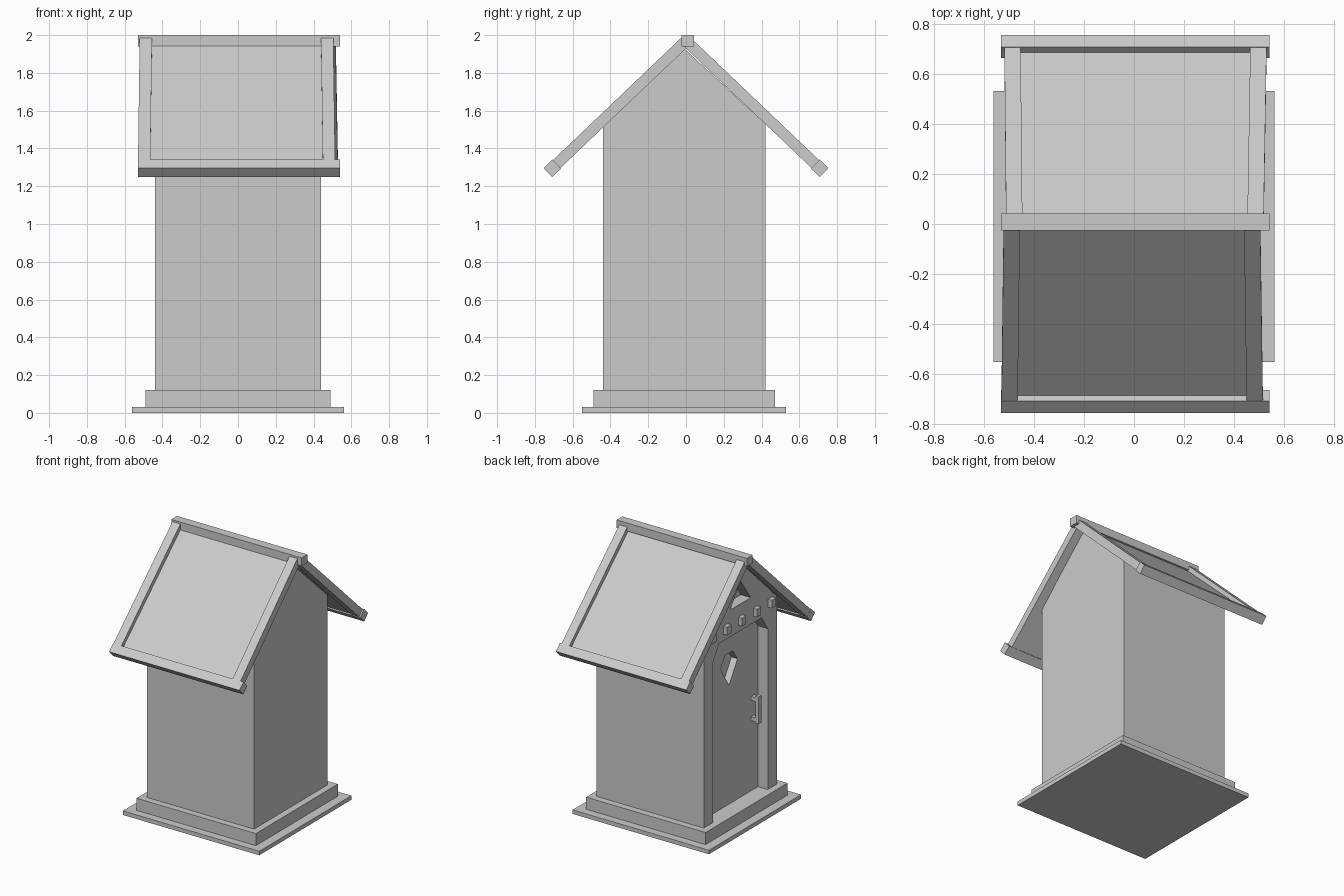
import bpy
from mathutils import Vector

if "Cube" in bpy.data.objects:
    bpy.data.objects.remove(bpy.data.objects["Cube"])


def mesh_object(name, verts, faces):
    me = bpy.data.meshes.new(name)
    me.from_pydata([tuple(v) for v in verts], [], faces)
    me.update()
    ob = bpy.data.objects.new(name, me)
    bpy.context.collection.objects.link(ob)
    return ob


def prism(name, profile, x0, x1):
    """Extrude a counter-clockwise (y, z) profile from x0 to x1."""
    n = len(profile)
    verts = [(x, y, z) for x in (x0, x1) for y, z in profile]
    faces = [tuple(reversed(range(n))), tuple(range(n, 2 * n))]
    faces += [(i, (i + 1) % n, n + (i + 1) % n, n + i) for i in range(n)]
    return mesh_object(name, verts, faces)


def box(name, x0, x1, y0, y1, z0, z1):
    return prism(name, [(y0, z0), (y1, z0), (y1, z1), (y0, z1)], x0, x1)


def beam(name, a, b, width, depth, normal):
    """Rectangular bar from a to b; depth is measured along normal."""
    a, b, n = Vector(a), Vector(b), Vector(normal).normalized()
    side = (b - a).cross(n).normalized() * width / 2
    up = n * depth / 2
    ring = [side - up, side + up, -side + up, -side - up]
    verts = [p + r for p in (a, b) for r in ring]
    faces = [(0, 3, 2, 1), (4, 5, 6, 7)]
    faces += [(i, (i + 1) % 4, 4 + (i + 1) % 4, 4 + i) for i in range(4)]
    ob = mesh_object(name, verts, [tuple(reversed(f)) for f in faces])
    return ob


def cut(ob, cutter):
    mod = ob.modifiers.new("cut", 'BOOLEAN')
    mod.operation = 'DIFFERENCE'
    mod.solver = 'EXACT'
    mod.object = cutter
    cutter.hide_render = True
    bpy.context.view_layer.objects.active = ob
    bpy.ops.object.modifier_apply(modifier=mod.name)
    bpy.data.objects.remove(cutter)


CY = -0.01  # centre line of the hut body

# Stepped base
box("base_slab", -0.56, 0.56, -0.55, 0.53, 0, 0.03)
box("plinth", -0.49, 0.49, -0.49, 0.47, 0.03, 0.12)

# Gabled body with recessed door, gable recess and door window
body = prism("body", [(-0.44, 0.12), (0.42, 0.12), (0.42, 1.53),
                      (CY, 1.93), (-0.44, 1.51)], -0.44, 0.44)
half_arch = [(0.32, 0.10), (0.32, 1.31), (0.25, 1.42)]
arch = [(CY + y, z) for y, z in half_arch]
arch += [(CY - y, z) for y, z in reversed(half_arch)]
cut(body, prism("door_cutter", arch, -0.6, -0.36))
cut(body, prism("gable_cutter", [(CY - 0.12, 1.62), (CY + 0.12, 1.62),
                                 (CY, 1.79)], -0.6, -0.36))
cut(body, prism("window_cutter", [(0.01, 1.00), (0.11, 1.16), (0.055, 1.24),
                                  (-0.035, 1.24), (-0.09, 1.16)], -0.5, -0.31))

# Door handle
box("handle_grip", -0.42, -0.395, -0.285, -0.25, 0.63, 0.83)
for i, z in enumerate((0.64, 0.79)):
    box(f"handle_mount_{i}", -0.40, -0.355, -0.285, -0.25, z, z + 0.03)

# Row of small blocks above the door
for i in range(5):
    y = CY + (i - 2) * 0.175
    box(f"trim_block_{i}", -0.47, -0.43, y - 0.025, y + 0.025, 1.47, 1.53)

# Roof: ridge, eaves, slightly uneven rafters and inset panels
box("ridge_beam", -0.53, 0.54, -0.025, 0.042, 1.94, 2.0)
EY, EZ, RZ = 0.708, 1.295, 1.965
rafters = {-1: ((-0.488, -0.497), (0.472, 0.482)),
           1: ((-0.478, -0.485), (0.485, 0.497))}
for s, side in ((-1, "front"), (1, "rear")):
    normal = Vector((0, s * (RZ - EZ), EY)).normalized()
    beam(f"{side}_eave_beam", (-0.53, s * EY, EZ), (0.54, s * EY, EZ),
         0.065, 0.066, normal)
    for i, (xr, xe) in enumerate(rafters[s]):
        beam(f"{side}_rafter_{i}", (xr, s * 0.005, RZ), (xe, s * EY, EZ),
             0.065, 0.058, normal)
    drop = normal * -0.012
    beam(f"{side}_roof_panel", Vector((-0.005, 0, RZ)) + drop,
         Vector((-0.005, s * EY, EZ)) + drop, 0.95, 0.024, normal)
